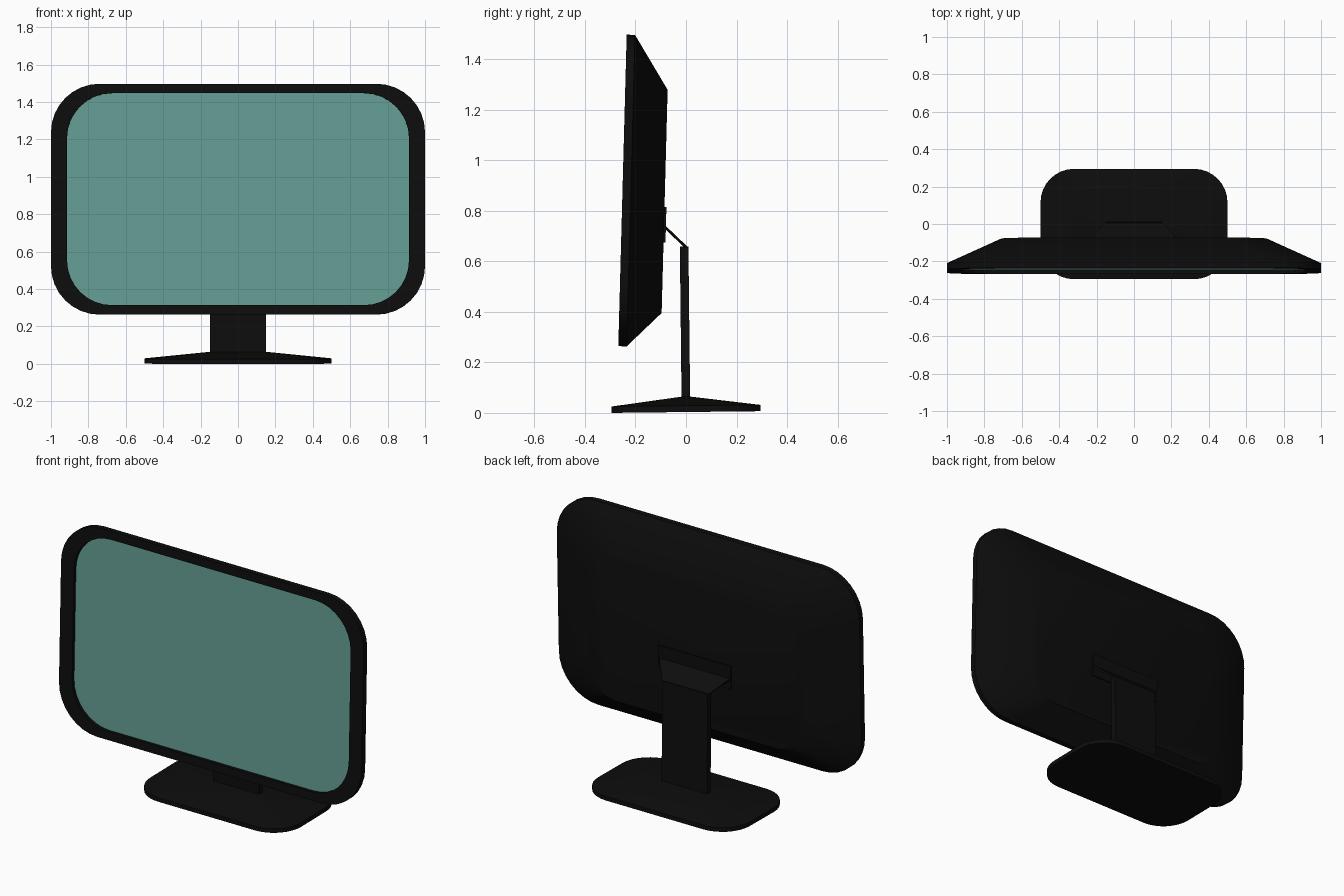
import bpy, bmesh, math

if "Cube" in bpy.data.objects:
    bpy.data.objects.remove(bpy.data.objects["Cube"])


def material(name, rgb):
    m = bpy.data.materials.new(name)
    m.diffuse_color = (*rgb, 1)
    m.use_nodes = True
    m.node_tree.nodes["Principled BSDF"].inputs["Base Color"].default_value = m.diffuse_color
    return m


black = material("black plastic", (0.004, 0.004, 0.004))
teal = material("teal screen", (0.125, 0.345, 0.295))


def ring(hw, lo, hi, r, seg=8):
    """Rounded rectangle outline: half width, low and high edge, corner radius."""
    pts = []
    corners = ((hw - r, hi - r), (r - hw, hi - r), (r - hw, lo + r), (hw - r, lo + r))
    for k, (cx, cy) in enumerate(corners):
        for i in range(seg + 1):
            a = math.pi / 2 * (k + i / seg)
            pts.append((cx + r * math.cos(a), cy + r * math.sin(a)))
    return pts


def finish(name, bm, mat, loc, tilt):
    bmesh.ops.remove_doubles(bm, verts=bm.verts, dist=1e-5)
    bmesh.ops.recalc_face_normals(bm, faces=bm.faces)
    me = bpy.data.meshes.new(name)
    bm.to_mesh(me)
    bm.free()
    me.materials.append(mat)
    ob = bpy.data.objects.new(name, me)
    bpy.context.collection.objects.link(ob)
    ob.location = loc
    ob.rotation_euler.x = math.radians(tilt)
    bpy.ops.object.select_all(action='DESELECT')
    ob.select_set(True)
    bpy.context.view_layer.objects.active = ob
    bpy.ops.object.shade_smooth_by_angle(angle=math.radians(30))
    return ob


def loft(name, rings, place, mat, loc, tilt):
    """Skin a stack of (outline, depth) rings and cap both ends."""
    bm = bmesh.new()
    rows = [[bm.verts.new(place(u, v, d)) for u, v in pts] for pts, d in rings]
    for a, b in zip(rows, rows[1:]):
        n = len(a)
        for i in range(n):
            j = (i + 1) % n
            bm.faces.new((a[i], a[j], b[j], b[i]))
    bm.faces.new(rows[0])
    bm.faces.new(rows[-1])
    return finish(name, bm, mat, loc, tilt)


def upright(u, v, d):
    return (u, d, v)


def flat(u, v, d):
    return (u, v, d)


# Display: housing with recessed front and tapered back, plus screen
PANEL_LOC, PANEL_TILT = (0, -0.2515, 0.881), -1.54
opening = ring(0.914, -0.567, 0.567, 0.24)
outer = ring(1.0, -0.617, 0.617, 0.26)
back = ring(0.71, -0.481, 0.403, 0.19)
loft("display_housing",
     [(opening, 0.024), (opening, 0), (outer, 0), (outer, 0.033), (back, 0.168)],
     upright, black, PANEL_LOC, PANEL_TILT)
loft("screen", [(opening, 0.019), (opening, 0.025)],
     upright, teal, PANEL_LOC, PANEL_TILT)

# Stand: rounded foot sloping up into a flat column
STAND_LOC, STAND_TILT = (0, 0, 0.0034), 0.65
foot = ring(0.5, -0.295, 0.295, 0.18)
column = ring(0.15, -0.017, 0.017, 0)
loft("stand", [(foot, 0), (foot, 0.025), (column, 0.061), (column, 0.656)],
     flat, black, STAND_LOC, STAND_TILT)

# Mounting plate on the back of the display
plate = ring(0.24, -0.137, 0.003, 0)
loft("mounting_plate", [(plate, 0.155), (plate, 0.174)],
     upright, black, PANEL_LOC, PANEL_TILT)
bpy.data.objects["mounting_plate"].location.z = 0.817

# Flared arm joining the column top to the mounting plate
bm = bmesh.new()
lower = [(0.15, 0.009, 0.655), (0.15, -0.006, 0.655)]
upper = [(0.235, -0.082, 0.727), (0.235, -0.082, 0.742)]
section = [lower[0], lower[1], upper[0], upper[1]]
right = [bm.verts.new(p) for p in section]
left = [bm.verts.new((-x, y, z)) for x, y, z in section]
bm.faces.new(right)
bm.faces.new(left)
for i in range(4):
    j = (i + 1) % 4
    bm.faces.new((right[i], right[j], left[j], left[i]))
finish("neck_arm", bm, black, (0, 0, 0), 0)
